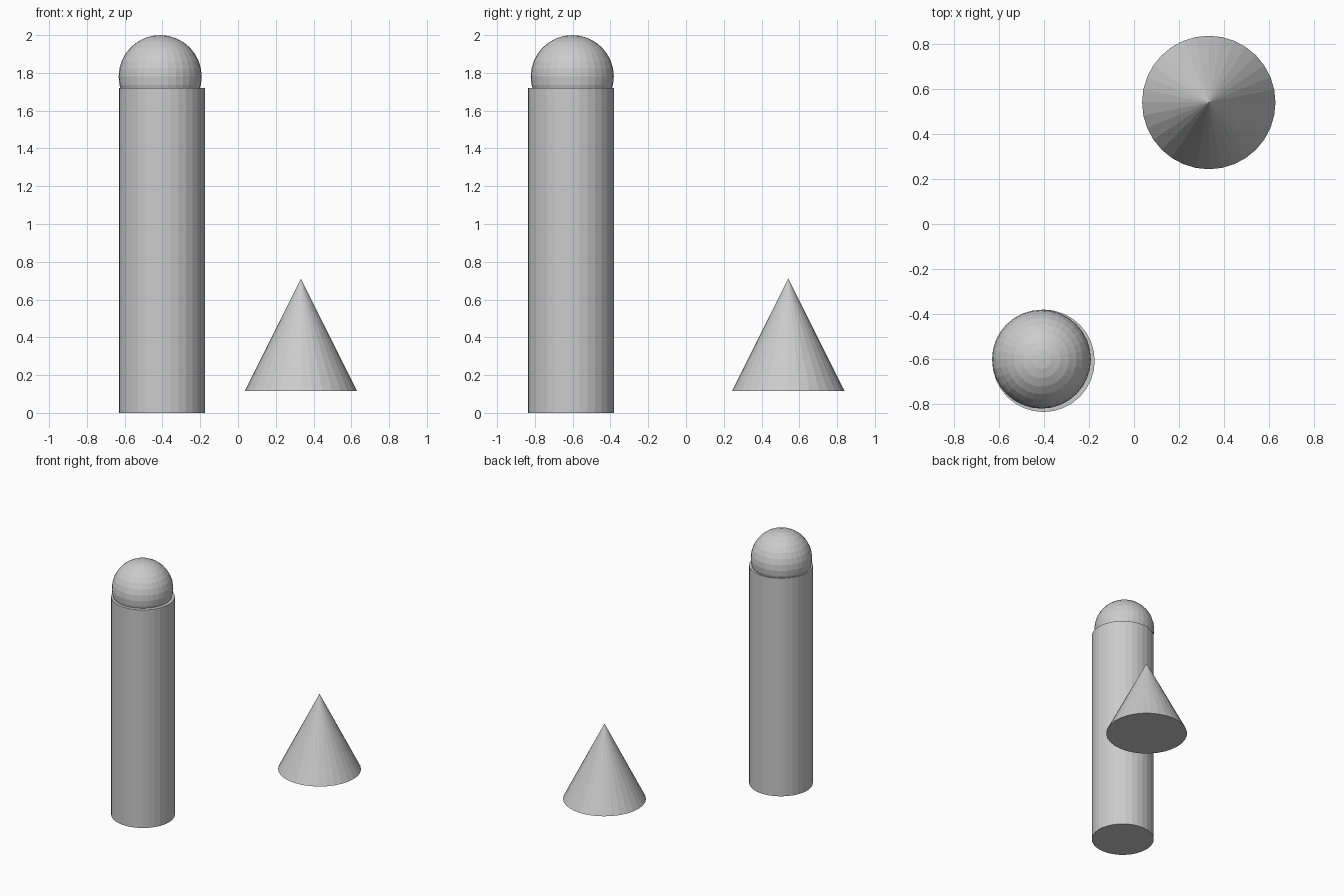
import bpy

if "Cube" in bpy.data.objects:
    bpy.data.objects.remove(bpy.data.objects["Cube"])

SIDES = 32

# Tall round pillar
bpy.ops.mesh.primitive_cylinder_add(vertices=SIDES, radius=0.228, depth=1.72,
                                    location=(-0.403, -0.609, 0.86))
bpy.context.object.name = "pillar"

# Ball resting in the pillar's top, slightly off centre
bpy.ops.mesh.primitive_uv_sphere_add(segments=SIDES, ring_count=16, radius=0.22,
                                     location=(-0.412, -0.602, 1.78))
bpy.context.object.name = "pillar_ball"

# Separate cone floating just above the ground
bpy.ops.mesh.primitive_cone_add(vertices=SIDES, radius1=0.297, radius2=0, depth=0.594,
                                location=(0.333, 0.541, 0.414))
bpy.context.object.name = "cone"
